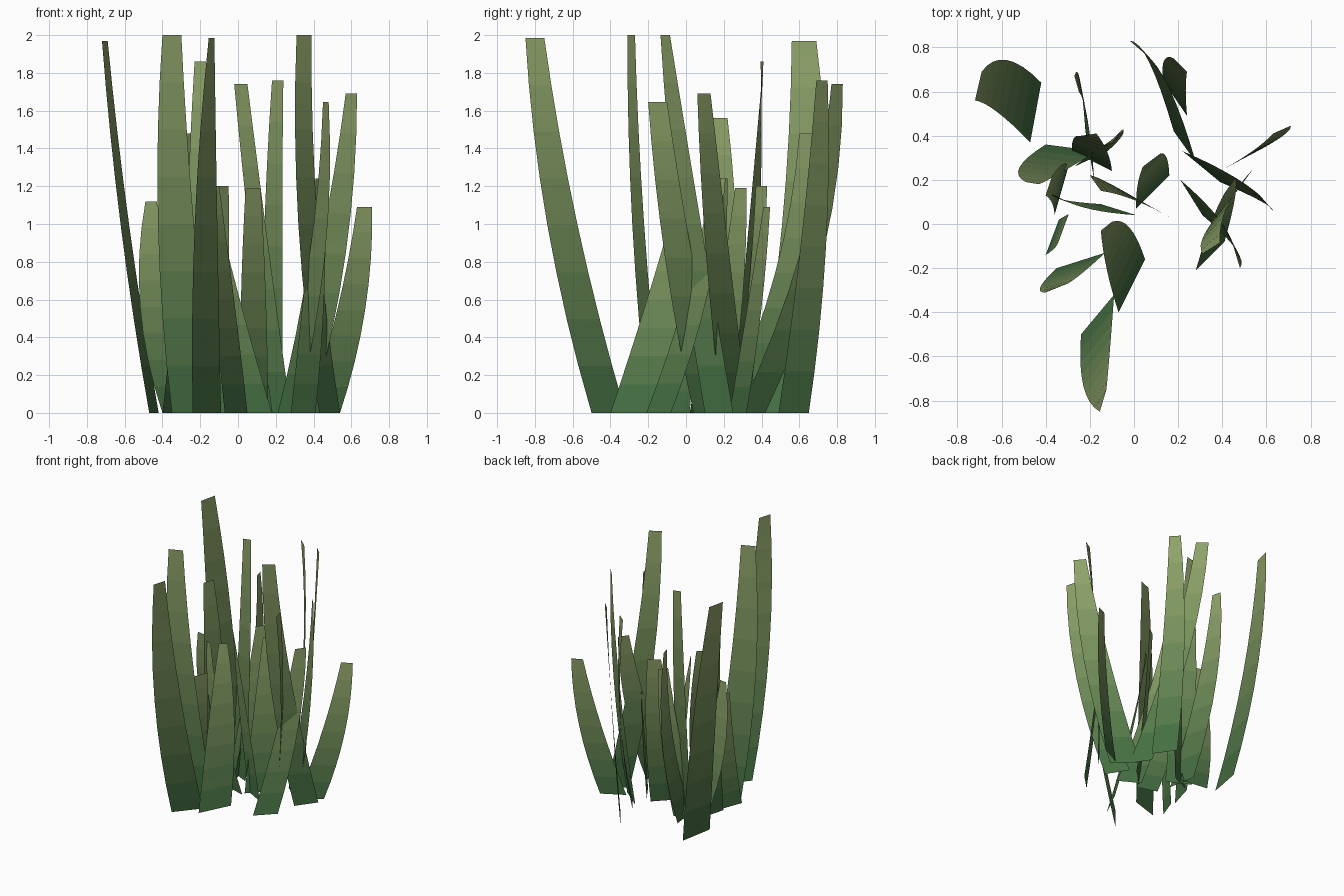
import bpy
from mathutils import Vector

if "Cube" in bpy.data.objects:
    bpy.data.objects.remove(bpy.data.objects["Cube"])

SEGS = 8

# Green-to-olive gradient, one material per height step
tones = []
root, top = Vector((0.06, 0.16, 0.055)), Vector((0.27, 0.36, 0.14))
for i in range(SEGS):
    m = bpy.data.materials.new(f"grass_tone_{i}")
    m.diffuse_color = (*root.lerp(top, i / (SEGS - 1)), 1)
    m.use_nodes = True
    m.node_tree.nodes["Principled BSDF"].inputs["Base Color"].default_value = m.diffuse_color
    tones.append(m)


def blade(name, base, tip, h, sway=(0, 0), bend=0.5):
    """Thin leaf strip from a base edge to a tip edge (x0, y0, x1, y1), arching outwards."""
    b0, b1 = Vector(base[:2]), Vector(base[2:])
    t0, t1 = Vector(tip[:2]), Vector(tip[2:])
    verts, faces = [], []
    for i in range(SEGS + 1):
        t = i / SEGS
        lean = t + bend * t * (1 - t)
        centre = ((b0 + b1) / 2).lerp((t0 + t1) / 2, lean) + Vector(sway) * 4 * t * (1 - t)
        half = ((b1 - b0) / 2).lerp((t1 - t0) / 2, t ** 2)
        for p in (centre - half, centre + half):
            verts.append((p.x, p.y, h * t))
        if i:
            k = 2 * i
            faces.append((k - 2, k - 1, k + 1, k))
    me = bpy.data.meshes.new(name)
    me.from_pydata(verts, [], faces)
    for m in tones:
        me.materials.append(m)
    for i, f in enumerate(me.polygons):
        f.material_index = i
        f.use_smooth = True
    bpy.context.collection.objects.link(bpy.data.objects.new(name, me))


# Back blades
blade("back_left_blade", (-.47, .37, -.42, .64), (-.72, .56, -.69, .69), 1.97, (0.01, .045))
blade("back_thin_blade", (-.18, .20, -.22, .42), (-.25, .60, -.27, .67), 1.48, (.01, .05))
blade("back_arching_blade", (.18, .42, .28, .28), (-.02, .83, .05, .77), 1.74, (.02, .04))
blade("back_upright_blade", (.13, .65, .24, .49), (.18, .75, .24, .69), 1.76, (-.015, .01))

# Right side blades
blade("right_short_blade", (.37, .23, .54, .32), (.63, .41, .71, .445), 1.09, (.01, -.01))
blade("right_leaning_blade", (.22, .33, .39, .19), (.57, .13, .63, .06), 1.69, (.01, .01))
blade("right_tall_blade", (.43, .10, .54, .25), (.31, -.135, .39, -.085), 2.0, (-.03, .02))
blade("right_inner_blade", (.21, .20, .31, .04), (.45, -.10, .48, -.20), 1.645, (.03, .01))
blade("right_front_blade", (.28, -.21, .41, -.08), (.41, .14, .46, .21), 1.24)

# Middle blades
blade("middle_blade", (.01, .07, .16, .22), (.04, .26, .12, .32), 1.19)
blade("middle_leaning_blade", (.02, .11, .18, .02), (-.20, .22, -.15, .15), 1.24, (.01, .01))
blade("middle_tall_blade", (-.28, .33, -.10, .24), (-.23, .395, -.17, .41), 1.86)
blade("middle_back_blade", (-.27, .26, -.12, .33), (-.10, .37, -.05, .43), 1.2)

# Left side blades
blade("left_wide_blade", (-.40, .36, -.17, .33), (-.49, .19, -.43, .18), 1.12, (-.03, 0))
blade("left_inner_blade", (-.36, .04, -.30, .25), (-.40, .13, -.37, .22), 1.56, (.02, .02))
blade("left_low_blade", (-.15, .09, .01, .04), (-.38, .14, -.32, .11), 1.1, (-.01, -.015))
blade("left_upright_blade", (-.40, -.14, -.34, .02), (-.34, -.07, -.30, .04), 0.9, (.01, 0))

# Front blades
blade("front_left_tall_blade", (-.35, -.20, -.13, -.13), (-.40, -.31, -.30, -.27), 2.0, (-.02, -.01))
blade("front_middle_blade", (-.07, -.40, .05, -.16), (-.15, -.03, -.10, .01), 1.2, (.01, 0))
blade("front_tall_blade", (-.24, -.50, -.09, -.32), (-.155, -.85, -.125, -.75), 1.985, (-.02, 0))
